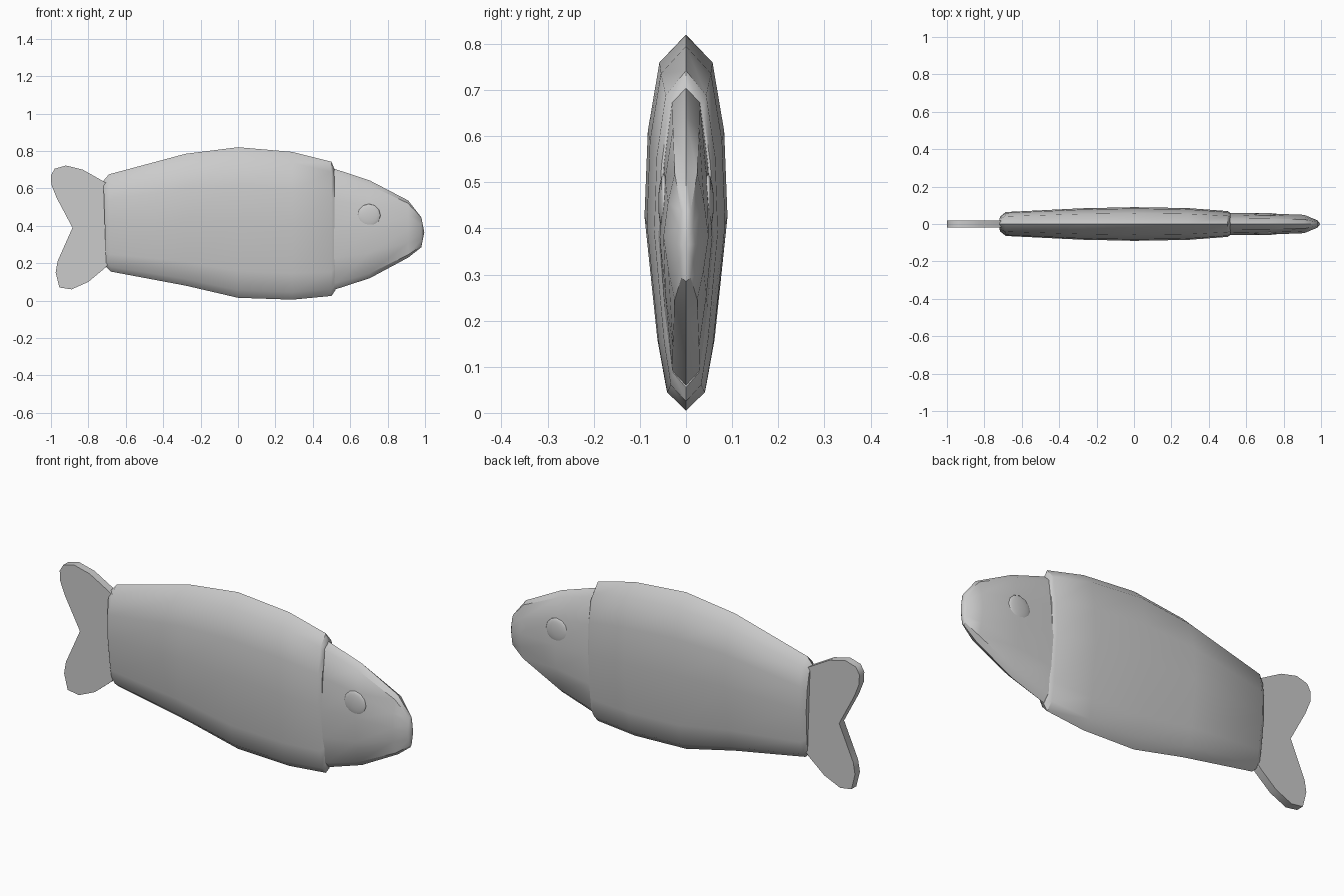
import bpy, bmesh
from math import radians

if "Cube" in bpy.data.objects:
    bpy.data.objects.remove(bpy.data.objects["Cube"])

# half cross-sections from top to bottom: (share of half width, share of height)
BODY_SECTION = [(0, 1), (.64, .925), (.92, .74), (1, .51), (.69, .18), (.48, .05), (0, 0)]
HEAD_SECTION = [(0, 1), (.5, .95), (.8, .74), (1, .5), (.78, .26), (.5, .05), (0, 0)]


def finish(name, bm, angle=40):
    bmesh.ops.recalc_face_normals(bm, faces=bm.faces)
    mesh = bpy.data.meshes.new(name)
    bm.to_mesh(mesh)
    bm.free()
    ob = bpy.data.objects.new(name, mesh)
    bpy.context.collection.objects.link(ob)
    bpy.context.view_layer.objects.active = ob
    ob.select_set(True)
    bpy.ops.object.shade_smooth_by_angle(angle=radians(angle))
    ob.select_set(False)
    return ob


def loft(name, section, stations, tip=None):
    """Skin mirrored sections; stations are x_bottom, x_top, z_low, z_high, half width."""
    bm = bmesh.new()
    loop = section + [(-y, z) for y, z in section[-2:0:-1]]
    rings = []
    for xb, xt, lo, hi, w in stations:
        rings.append([bm.verts.new((xb + (xt - xb) * t, y * w, lo + (hi - lo) * t))
                      for y, t in loop])
    n = len(loop)
    for a, b in zip(rings, rings[1:]):
        for i in range(n):
            j = (i + 1) % n
            bm.faces.new((a[i], a[j], b[j], b[i]))
    bm.faces.new(rings[0])
    if tip:
        v = bm.verts.new(tip)
        for i in range(n):
            bm.faces.new((rings[-1][i], rings[-1][(i + 1) % n], v))
    else:
        bm.faces.new(rings[-1])
    return finish(name, bm)


# body sleeve with rolled-in rims at both ends
loft("body", BODY_SECTION, [
    (-.705, -.72, .18, .64, .042),
    (-.68, -.69, .155, .675, .064),
    (-.28, -.28, .08, .785, .084),
    (0, 0, .015, .82, .09),
    (.29, .29, .005, .795, .085),
    (.50, .50, .025, .742, .069),
    (.52, .515, .055, .705, .058)])

# head with blunt snout
loft("head", HEAD_SECTION, [
    (.49, .49, .05, .71, .060),
    (.52, .52, .06, .703, .060),
    (.705, .705, .12, .642, .057),
    (.91, .91, .23, .535, .049),
    (.98, .98, .285, .445, .020)], tip=(.996, 0, .365))

# forked tail fin: flat plate with bevelled rim
outline = [(-.69, .62), (-.72, .638), (-.83, .70), (-.92, .722), (-.98, .705), (-1, .67),
           (-.998, .62), (-.97, .55), (-.885, .39), (-.965, .21), (-.975, .15),
           (-.955, .07), (-.89, .06), (-.80, .10), (-.71, .175), (-.69, .20)]
bm = bmesh.new()
rim = [bm.verts.new((x, 0, z)) for x, z in outline]
for side in (-1, 1):
    face = bm.faces.new(rim if side < 0 else rim[::-1])
    bmesh.ops.inset_region(bm, faces=[face], thickness=.035, use_boundary=True)
    for v in face.verts:
        v.co.y = side * .02
    if side < 0:
        rim = [v for v in bm.verts if abs(v.co.y) < 1e-6]
        # keep the rim in outline order
        rim = [min(rim, key=lambda v: (v.co.x - x) ** 2 + (v.co.z - z) ** 2)
               for x, z in outline]
finish("tail_fin", bm, 60)

# eyes: shallow domes on both cheeks
for side, label in ((-1, "right"), (1, "left")):
    bpy.ops.mesh.primitive_uv_sphere_add(segments=12, ring_count=8, radius=1,
                                         location=(.70, side * .048, .455),
                                         rotation=(radians(90), 0, 0))
    eye = bpy.context.object
    eye.name = "eye_" + label
    eye.scale = (.062, .062, .012)
    bpy.ops.object.shade_smooth_by_angle(angle=radians(40))
    eye.select_set(False)
